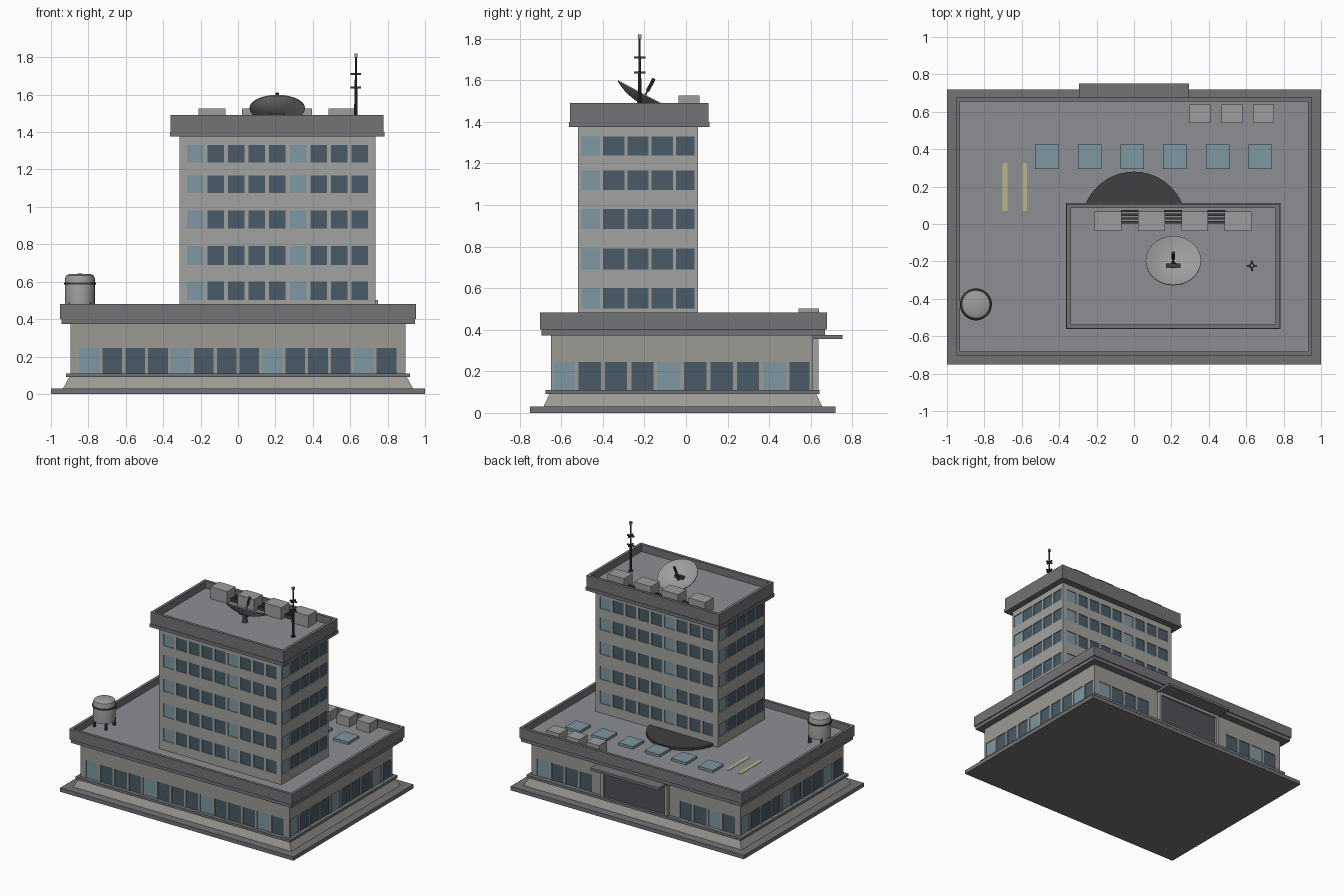
import bpy, bmesh, math
from mathutils import Matrix, Vector

if "Cube" in bpy.data.objects:
    bpy.data.objects.remove(bpy.data.objects["Cube"])


def mat(name, r, g, b):
    m = bpy.data.materials.new(name)
    m.diffuse_color = (r, g, b, 1)
    m.use_nodes = True
    m.node_tree.nodes["Principled BSDF"].inputs["Base Color"].default_value = m.diffuse_color
    return m


WALL = mat("wall", .36, .36, .35)
STONE = mat("stone", .33, .32, .29)
TRIM = mat("trim", .17, .172, .18)
ROOF = mat("roof", .27, .275, .29)
UNIT = mat("unit", .34, .34, .34)
DARK = mat("dark_metal", .05, .05, .055)
DOOR = mat("door", .08, .08, .095)
GLASS = mat("glass_dark", .065, .105, .14)
GLASS_L = mat("glass_light", .21, .31, .36)
YELLOW = mat("yellow", .5, .46, .24)


def finish(name, bm, m, smooth=False):
    bmesh.ops.recalc_face_normals(bm, faces=bm.faces)
    me = bpy.data.meshes.new(name)
    bm.to_mesh(me)
    bm.free()
    ob = bpy.data.objects.new(name, me)
    bpy.context.collection.objects.link(ob)
    me.materials.append(m)
    if smooth:
        bpy.context.view_layer.objects.active = ob
        ob.select_set(True)
        bpy.ops.object.shade_smooth_by_angle(angle=math.radians(35))
        ob.select_set(False)
    return ob


def add_loft(bm, rects, closed=False):
    loops = [[bm.verts.new(p) for p in ((a, c, z), (b, c, z), (b, d, z), (a, d, z))]
             for a, b, c, d, z in rects]
    pairs = list(zip(loops, loops[1:] + loops[:1]))
    for lo, hi in pairs if closed else pairs[:-1]:
        for i in range(4):
            j = (i + 1) % 4
            bm.faces.new((lo[i], lo[j], hi[j], hi[i]))
    if not closed:
        bm.faces.new(loops[0])
        bm.faces.new(loops[-1])


def loft(name, rects, m, closed=False):
    bm = bmesh.new()
    add_loft(bm, rects, closed)
    return finish(name, bm, m)


def boxes(name, items, m):
    bm = bmesh.new()
    for a, b, c, d, z0, z1 in items:
        add_loft(bm, [(a, b, c, d, z0), (a, b, c, d, z1)])
    return finish(name, bm, m)


def lathe(name, prof, m, xf, n=24, smooth=True):
    bm = bmesh.new()
    vs = [bm.verts.new((r, 0, z)) for r, z in prof]
    es = [bm.edges.new(e) for e in zip(vs, vs[1:])]
    bmesh.ops.spin(bm, geom=vs + es, cent=(0, 0, 0), axis=(0, 0, 1), angle=math.tau, steps=n)
    bmesh.ops.remove_doubles(bm, verts=bm.verts, dist=1e-5)
    bm.transform(xf)
    return finish(name, bm, m, smooth)


def grow(R, d):
    return (R[0] - d, R[1] + d, R[2] - d, R[3] + d)


def parapet(name, R, z0, z1, t):
    i = grow(R, -t)
    return loft(name, [(*R, z0), (*R, z1), (*i, z1), (*i, z0)], TRIM, True)


# storey block: recessed core with spandrel bands, piers and window panes
def facade(name, R, z0, z1, rows, nx, ny, m, period, rec=.012, gap=None):
    x0, x1, y0, y1 = R
    edges = [z0] + [z for r in rows for z in r] + [z1]
    boxes(name + "_core", [(*grow(R, -rec), z0, z1)], m)
    boxes(name + "_bands", [(*R, a, b) for a, b in zip(edges[::2], edges[1::2])], m)
    piers, dark, light = [], [], []
    for side in ("front", "right", "back", "left"):
        along_x = side in ("front", "back")
        lo, hi = (x0, x1) if along_x else (y0, y1)
        n, pitch, w = nx if along_x else ny
        mid = (lo + hi) / 2

        def place(u0, u1, d0, d1, z):
            return {"front": (u0, u1, y0 - d1, y0 - d0, *z),
                    "back": (u0, u1, y1 + d0, y1 + d1, *z),
                    "right": (x1 + d0, x1 + d1, u0, u1, *z),
                    "left": (x0 - d1, x0 - d0, u0, u1, *z)}[side]

        cols = [(k, mid + (k - (n - 1) / 2) * pitch) for k in range(n)]
        if gap and side == "back":
            cols = [c for c in cols if abs(c[1]) > gap]
        us = [lo] + [u + s * w / 2 for _, u in cols for s in (-1, 1)] + [hi]
        for z in rows:
            piers += [place(a, b, -rec - .005, 0, z) for a, b in zip(us[::2], us[1::2])]
            for k, u in cols:
                kk = n - 1 - k if side in ("back", "left") else k
                pane = place(u - w / 2, u + w / 2, -rec - .002, -rec + .006, z)
                (dark if kk % period else light).append(pane)
    boxes(name + "_piers", piers, m)
    boxes(name + "_dark_windows", dark, GLASS)
    boxes(name + "_light_windows", light, GLASS_L)


# podium
boxes("base_slab", [(-1, 1, -.75, .72, 0, .03)], TRIM)
loft("sloped_plinth", [(-.935, .935, -.685, .655, .03), (-.9, .9, -.655, .625, .095)], STONE)
boxes("plinth_ledge", [(-.92, .92, -.675, .641, .09, .11)], TRIM)
facade("podium", (-.896, .896, -.65, .612), .1, .4, [(.11, .245)],
       (14, .1222, .105), (10, .127, .107), STONE, 4, gap=.35)
PR = (-.953, .953, -.703, .677)
boxes("podium_roof", [(*grow(PR, -.015), .39, .43)], ROOF)
boxes("podium_lower_cornice", [(*grow(PR, -.008), .373, .4)], TRIM)
parapet("podium_parapet", PR, .4, .482, .022)

# back entrance
boxes("entrance_canopy", [(-.293, .293, .6, .752, .355, .375)], TRIM)
boxes("entrance_frame", [(-.285, -.262, .6, .637, .1, .36), (.262, .285, .6, .637, .1, .36),
                         (-.285, .285, .6, .637, .335, .36)], WALL)
boxes("entrance_door", [(-.265, .265, .6, .622, .1, .34)], DOOR)

# tower
facade("tower", (-.314, .736, -.52, .058), .42, 1.4,
       [(.503, .6), (.69, .79), (.885, .98), (1.073, 1.167), (1.238, 1.33)],
       (9, .11, .088), (5, .1165, .102), WALL, 5)
TR = (-.36, .779, -.558, .108)
boxes("tower_roof", [(*grow(TR, -.015), 1.39, 1.435)], ROOF)
boxes("tower_lower_cornice", [(*grow(TR, .004), 1.375, 1.4)], TRIM)
parapet("tower_parapet", TR, 1.4, 1.49, .022)

# podium roof details
boxes("skylights", [(x - .063, x + .063, .294, .426, .42, .45)
                    for x in (-.465 + .228 * i for i in range(6))], GLASS_L)
boxes("podium_vents", [(x, x + .112, .54, .64, .42, .503) for x in (.298, .467, .637)], UNIT)
lathe("round_terrace", [(0, .42), (.28, .42), (.28, .45), (0, .45)], DARK, Matrix(), 40)
boxes("pad_stripes", [(-.702, -.676, .07, .327, .425, .433),
                      (-.597, -.571, .07, .327, .425, .433)], YELLOW)

# water tank
T = Matrix.Translation((-.845, -.43, 0))
lathe("tank_body", [(0, .48), (.08, .48), (.08, .615), (.074, .633), (.055, .641), (0, .643)],
      UNIT, T)
lathe("tank_band", [(.078, .586), (.086, .586), (.086, .597), (.078, .597), (.078, .586)], DARK, T)
boxes("tank_legs", [(-.845 + sx * .05 - .008, -.845 + sx * .05 + .008,
                     -.43 + sy * .05 - .008, -.43 + sy * .05 + .008, .42, .49)
                    for sx in (-1, 1) for sy in (-1, 1)], DARK)

# tower roof units with slatted links
xs = [-.21 + .2317 * i for i in range(4)]
boxes("roof_units", [(x, x + .143, -.037, .066, 1.43, 1.527) for x in xs], UNIT)
boxes("slatted_links", [(x + .14, x + .235, y, y + .012, 1.43, 1.46)
                        for x in xs[:3] for y in (.004, .024, .044, .064)], DARK)

# dish: bowl tilted towards the back, feed and post
D = Matrix.Translation((.21, -.195, 1.53)) @ Matrix.Rotation(math.radians(-28), 4, 'X')
R0, H = .148, .042
bowl = [(R0 * t / 6, H * ((t / 6) ** 2 - 1)) for t in range(7)]
lathe("dish_bowl", bowl + [(r, z - .006) for r, z in reversed(bowl)], UNIT, D, 28)
lathe("dish_post", [(0, 1.43), (.022, 1.43), (.018, 1.445), (.014, 1.5), (0, 1.5)], DARK,
      Matrix.Translation((.21, -.215, 0)), 12)
boxes("dish_bracket", [(.172, .248, -.235, -.212, 1.49, 1.515)], DARK)
lathe("dish_feed", [(0, -.03), (.004, -.03), (.004, .02), (.009, .02), (.009, .088), (0, .088)],
      DARK, D, 10)

# mast with crossed arms
MX, MY = .63, -.223
lathe("mast_pole", [(0, 1.43), (.015, 1.43), (.015, 1.445), (.009, 1.445), (.008, 1.64),
                    (.006, 1.65), (.005, 1.8), (0, 1.8)], DARK, Matrix.Translation((MX, MY, 0)), 10)
arms = []
for z in (1.638, 1.71):
    arms += [(MX - .028, MX + .028, MY - .005, MY + .005, z - .005, z + .005),
             (MX - .005, MX + .005, MY - .028, MY + .028, z - .005, z + .005)]
boxes("mast_arms", arms, DARK)
boxes("mast_lamp", [(MX - .008, MX + .008, MY - .008, MY + .008, 1.8, 1.82)], UNIT)
